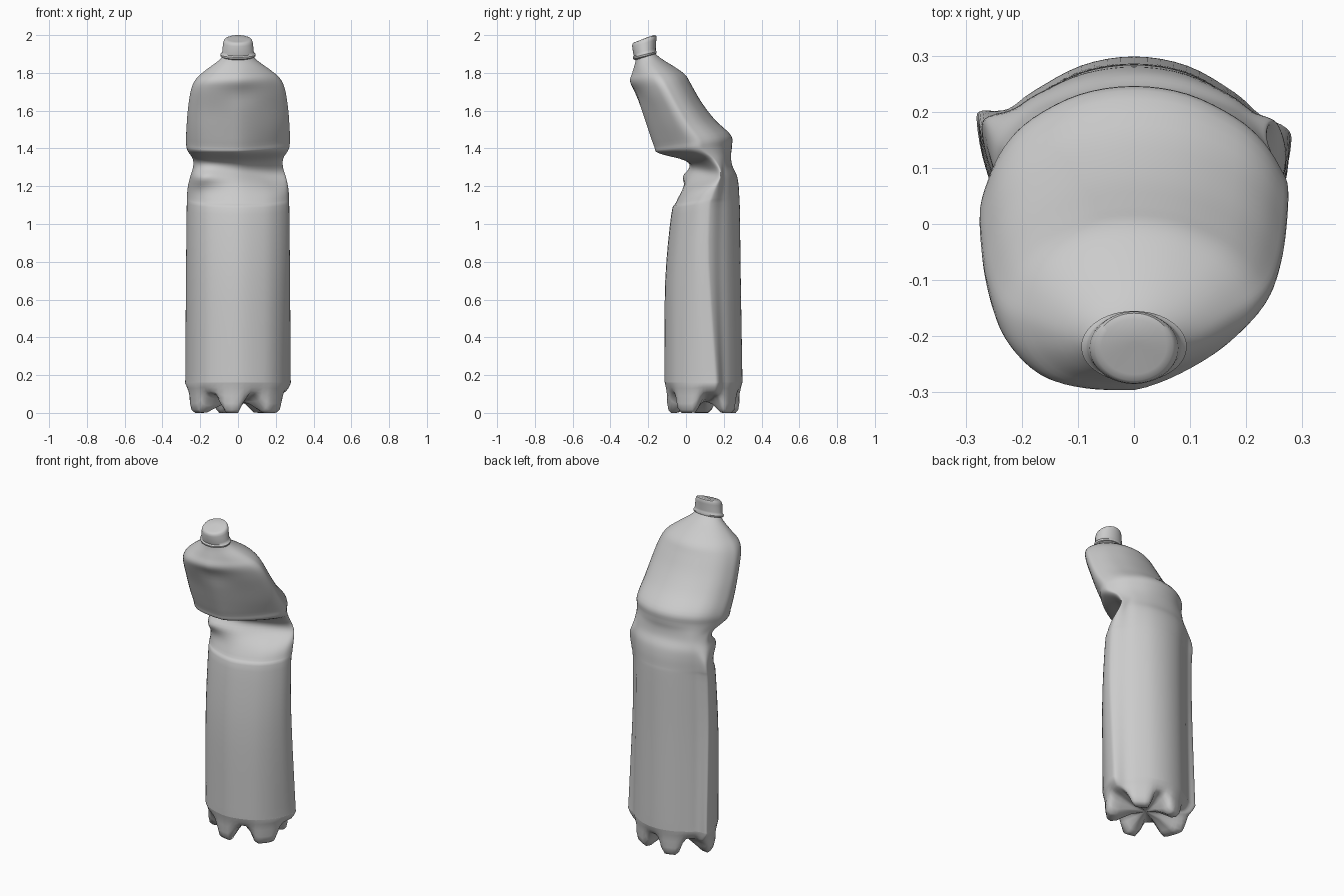
import bpy, math
from math import sin, cos, pi, exp, atan2

if "Cube" in bpy.data.objects:
    bpy.data.objects.remove(bpy.data.objects["Cube"])

# Half cross-sections (x share of half width, share of depth front -> back)
LENS = [(0, 0), (.5, .09), (.77, .24), (.94, .445), (1, .62), (.97, .69),
        (.8, .75), (.64, .845), (.34, .96), (0, 1)]          # crushed body with side fins
BULGE = [(0, .0), (.4, .02), (.72, .09), (.93, .25), (1, .44), (.95, .59),
         (.84, .74), (.66, .86), (.35, .965), (0, 1)]        # bent upper body
ROUND = [(sin(i * pi / 9), (1 - cos(i * pi / 9)) / 2) for i in range(10)]
SHAPES = [LENS, BULGE, ROUND]


def spline(pts, n, mirror=False):
    """Catmull-Rom through tuples, n steps per span; mirror makes smooth x = 0 ends."""
    out = []
    ends = [(-pts[1][0], pts[1][1]), (-pts[-2][0], pts[-2][1])] if mirror else [pts[0], pts[-1]]
    ext = [ends[0]] + pts + [ends[1]]
    for i in range(len(pts) - 1):
        p0, p1, p2, p3 = ext[i:i + 4]
        for k in range(n):
            u = k / n
            out.append(tuple(.5 * (2 * b + (c - a) * u + (2 * a - 5 * b + 4 * c - d) * u * u
                                   + (3 * b - a - 3 * c + d) * u ** 3)
                             for a, b, c, d in zip(p0, p1, p2, p3)))
    return out + [pts[-1]]


def section(m):
    """Closed unit outline blended between the three shapes."""
    m = min(max(m, 0), 2)
    i = min(int(m), 1)
    f = m - i
    half = [tuple(a * (1 - f) + b * f for a, b in zip(p, q))
            for p, q in zip(SHAPES[i], SHAPES[i + 1])]
    half = spline(half, 4, True)
    full = half + [(-x, t) for x, t in half[-2:0:-1]]
    skew = max(0, 1 - abs(m - 1))
    fin = .09 * max(0, 1 - m)
    return [(x, t + .36 * skew * max(x, 0) ** 1.3 * max(0, 1 - t) ** 2
             + fin * max(-x, 0) ** 6) for x, t in full]


def ring(key):
    """key: front y, front z, back y, back z, half width, shape."""
    yf, zf, yb, zb, w, m = key
    return [(x * w, yf + (yb - yf) * t, zf + (zb - zf) * t) for x, t in section(m)]


def loft(name, rings, angle):
    n = len(rings[0])
    faces = [(r * n + i, r * n + (i + 1) % n, (r + 1) * n + (i + 1) % n, (r + 1) * n + i)
             for r in range(len(rings) - 1) for i in range(n)]
    faces.append(tuple(reversed(range(n))))
    faces.append(tuple((len(rings) - 1) * n + i for i in range(n)))
    mesh = bpy.data.meshes.new(name)
    mesh.from_pydata([p for r in rings for p in r], [], faces)
    ob = bpy.data.objects.new(name, mesh)
    bpy.context.collection.objects.link(ob)
    bpy.ops.object.select_all(action='DESELECT')
    ob.select_set(True)
    bpy.context.view_layer.objects.active = ob
    bpy.ops.object.shade_smooth_by_angle(angle=math.radians(angle))
    return ob


# Body: straight lower part, front fold, forward-leaning top, shoulder
body_keys = [
    (-.112, .16, .298, .16, .280, 0),
    (-.113, .22, .298, .22, .278, 0),
    (-.110, .70, .290, .70, .275, 0),
    (-.078, 1.05, .285, 1.08, .271, 0),
    (-.055, 1.11, .282, 1.15, .270, 0),
    (-.025, 1.17, .278, 1.21, .265, .15),
    (.010, 1.235, .268, 1.26, .253, .45),
    (.040, 1.29, .245, 1.31, .238, .75),
    (.000, 1.335, .238, 1.36, .240, 1),
    (-.145, 1.375, .243, 1.41, .268, 1),
    (-.168, 1.41, .238, 1.47, .275, 1),
    (-.200, 1.50, .155, 1.55, .272, 1),
    (-.235, 1.60, .085, 1.64, .264, 1),
    (-.280, 1.70, .032, 1.73, .248, 1),
    (-.300, 1.755, .000, 1.785, .222, 1.1),
    (-.285, 1.80, -.050, 1.825, .175, 1.4),
    (-.270, 1.85, -.130, 1.875, .105, 1.8),
    (-.265, 1.88, -.165, 1.905, .075, 2),
]


def dent(p):
    """Soft upper hollow; fold deeper on the right; side fins drifting forward with height."""
    x, y, z = p
    if z > 1.4 and y < -.1:
        y += .015 * exp(-((x - .02) / .09) ** 2 - ((z - 1.69) / .06) ** 2)
    front = min(max((.2 - y) / .15, 0), 1)
    y += .4 * x * front * exp(-((z - 1.26) / .06) ** 2)
    if z < 1.3:
        rise = min(max((z - .16) / .7, 0), 1) * min(1, (1.3 - z) / .2)
        y -= (.04 if x > 0 else .02) * rise * min(1, abs(x) / .27) ** 6
    return x, y, z


upper = [[dent(p) for p in ring(k)] for k in spline(body_keys, 4)]

# Five-footed base: (foot scale, foot z, valley scale, valley z), centre outward
base_profile = [
    (.04, .06, .04, .06), (.35, .045, .35, .07), (.62, .012, .58, .085),
    (.70, .001, .64, .09), (.84, 0, .72, .095), (.91, .015, .80, .1),
    (.94, .05, .86, .106), (.94, .09, .91, .115), (.97, .13, .96, .135)]
base = []
for fs, fz, vs, vz in base_profile:
    row = []
    for x, y, z in upper[0]:
        a = atan2(y - .1, x) + math.radians(101)
        f = min(1, max(0, .62 + .65 * cos(5 * a)))
        f = f * f * (3 - 2 * f)
        s = vs + (fs - vs) * f
        row.append((x * s, .1 + (y - .1) * s, vz + (fz - vz) * f))
    base.append(row)
loft("bottle_body", base + upper, 65)

# Cap with collar ring, squashed and tilted with the neck
cap_keys = [
    (-.268, 1.868, -.165, 1.898, .078, 2),
    (-.280, 1.873, -.157, 1.903, .092, 2),
    (-.282, 1.882, -.155, 1.913, .094, 2),
    (-.276, 1.890, -.160, 1.921, .086, 2),
    (-.279, 1.900, -.160, 1.931, .083, 2),
    (-.285, 1.940, -.157, 1.975, .079, 2),
    (-.284, 1.952, -.156, 1.990, .075, 2),
    (-.279, 1.959, -.159, 1.998, .069, 2),
    (-.268, 1.964, -.170, 2.000, .058, 2),
    (-.225, 1.980, -.210, 1.987, .008, 2)]
loft("bottle_cap", [ring(k) for k in cap_keys], 45)
